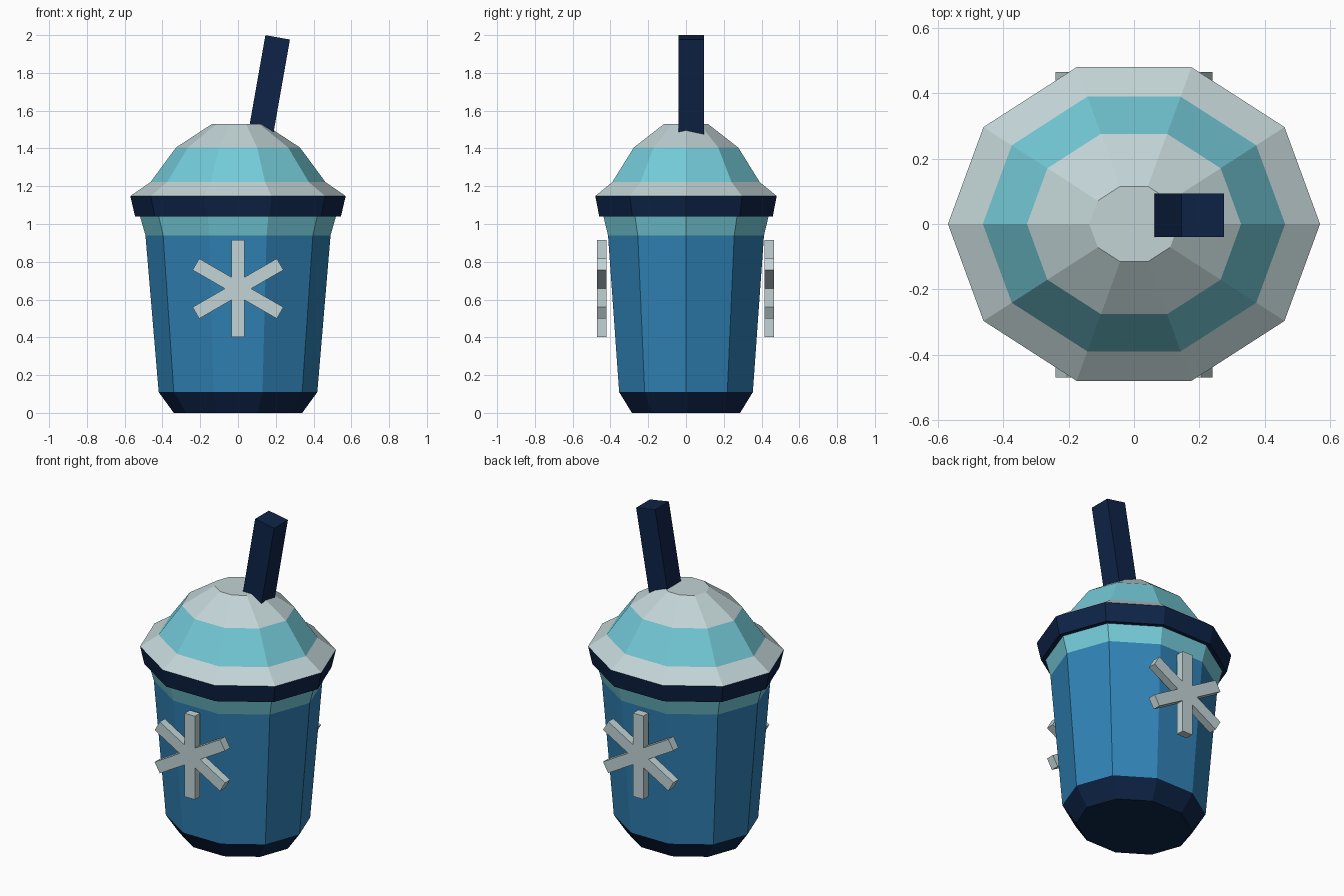
import bpy, bmesh, math
from mathutils import Matrix, Vector

if "Cube" in bpy.data.objects:
    bpy.data.objects.remove(bpy.data.objects["Cube"])

SIDES, SQUASH = 10, 0.886


def material(name, rgb):
    m = bpy.data.materials.new(name)
    lin = [(c / 255 / 12.92 if c < 10 else ((c / 255 + 0.055) / 1.055) ** 2.4) for c in rgb]
    m.diffuse_color = (*lin, 1)
    m.use_nodes = True
    m.node_tree.nodes["Principled BSDF"].inputs["Base Color"].default_value = m.diffuse_color
    return m


NAVY = material("navy", (14, 36, 72))
BLUE = material("blue", (48, 130, 182))
CYAN = material("light_cyan", (116, 203, 217))
PALE = material("pale_grey", (194, 212, 214))


def finish(name, bm, mats):
    bmesh.ops.recalc_face_normals(bm, faces=bm.faces)
    me = bpy.data.meshes.new(name)
    bm.to_mesh(me)
    bm.free()
    for m in mats:
        me.materials.append(m)
    ob = bpy.data.objects.new(name, me)
    bpy.context.collection.objects.link(ob)
    return ob


def lathe(name, profile, bands, bottom, top):
    """Ten-sided oval stack: one material per band, plus both caps."""
    mats = [NAVY, BLUE, CYAN, PALE]
    bm = bmesh.new()
    rings = []
    for r, z in profile:
        rings.append([bm.verts.new((r * math.cos(a), r * SQUASH * math.sin(a), z))
                      for a in (math.tau * i / SIDES for i in range(SIDES))])
    for lo, hi, mat in zip(rings, rings[1:], bands):
        for i in range(SIDES):
            j = (i + 1) % SIDES
            bm.faces.new((lo[i], lo[j], hi[j], hi[i])).material_index = mats.index(mat)
    bm.faces.new(rings[0][::-1]).material_index = mats.index(bottom)
    bm.faces.new(rings[-1]).material_index = mats.index(top)
    return finish(name, bm, mats)


def add_box(bm, size, matrix):
    bmesh.ops.create_cube(bm, size=1, matrix=matrix @ Matrix.Diagonal((*size, 1)))


# Tapered cup with dark foot and light collar
lathe("cup", [(0.34, 0), (0.42, 0.11), (0.49, 0.94), (0.52, 1.045)],
      [NAVY, BLUE, CYAN], NAVY, NAVY)

# Domed lid with dark rim
lathe("lid", [(0.545, 1.04), (0.57, 1.148), (0.463, 1.222), (0.328, 1.405), (0.137, 1.53)],
      [NAVY, PALE, CYAN, PALE], NAVY, PALE)

# Leaning square straw, ending inside the dome
bm = bmesh.new()
length = 0.53
tilt = Matrix.Rotation(math.radians(10), 4, 'Y')
add_box(bm, (0.132, 0.134, length),
        Matrix.Translation((0.21, 0.027, 1.988)) @ tilt @ Matrix.Translation((0, 0, -length / 2)))
finish("straw", bm, [NAVY])

# Six-armed snowflakes on the front and back
for name, y in (("front_snowflake", -0.445), ("back_snowflake", 0.441)):
    bm = bmesh.new()
    for k in range(3):
        add_box(bm, (0.07, 0.05, 0.515),
                Matrix.Translation((0, y, 0.658)) @ Matrix.Rotation(math.radians(60 * k), 4, 'Y'))
    finish(name, bm, [PALE])
